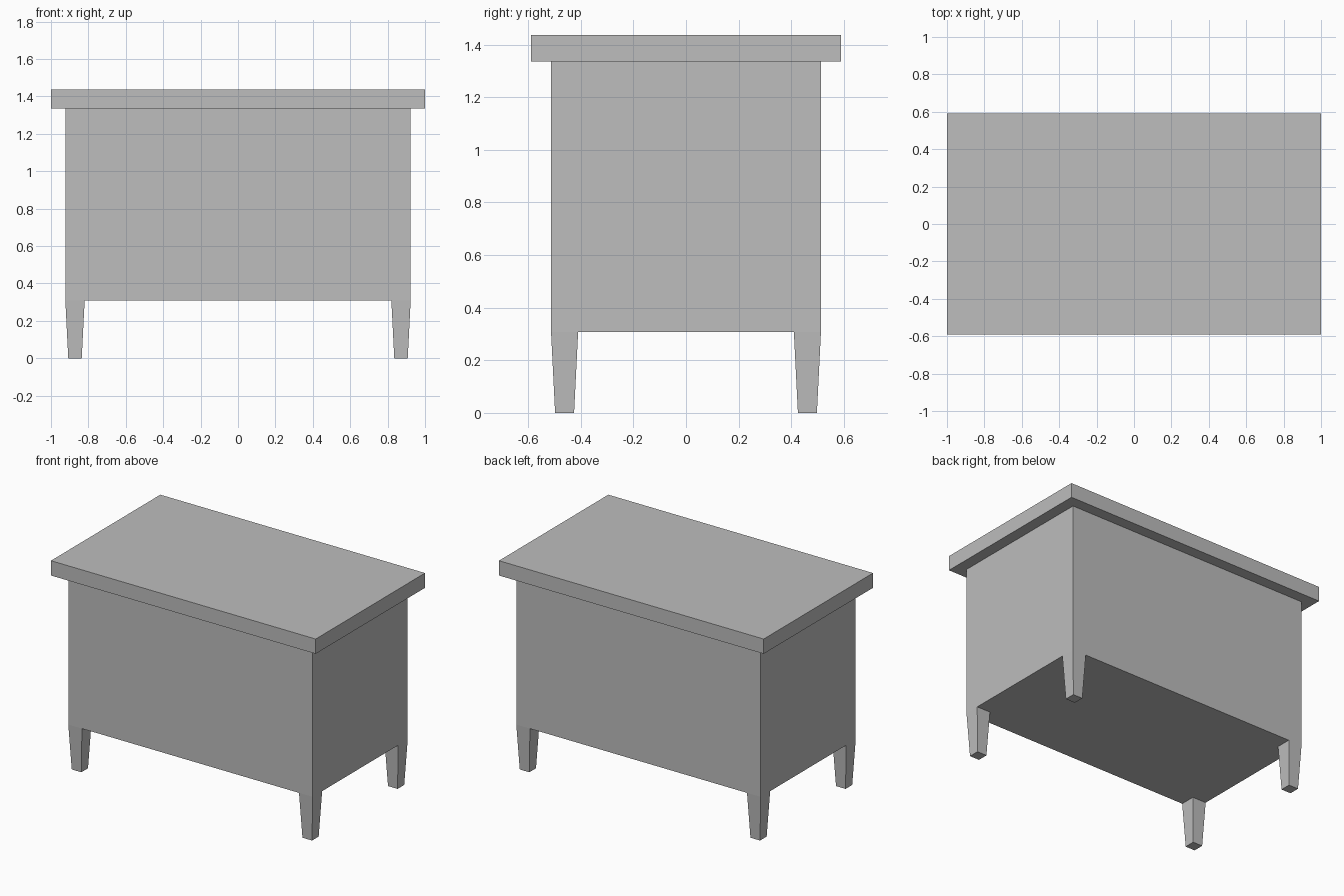
import bpy
import bmesh

cube = bpy.data.objects.get("Cube")
if cube:
    bpy.data.objects.remove(cube, do_unlink=True)

GREY = (0.51, 0.51, 0.51, 1.0)
grey = bpy.data.materials.new("plain_grey")
grey.use_nodes = True
grey.diffuse_color = GREY
shader = next(n for n in grey.node_tree.nodes if n.type == "BSDF_PRINCIPLED")
shader.inputs["Base Color"].default_value = GREY


def block(name, center, size, bottom, top, taper=1.0):
    """Box between two heights, with its lower end scaled by taper."""
    bm = bmesh.new()
    bmesh.ops.create_cube(bm, size=1)
    for v in bm.verts:
        k = taper if v.co.z < 0 else 1.0
        v.co = (v.co.x * size[0] * k, v.co.y * size[1] * k,
                bottom if v.co.z < 0 else top)
    mesh = bpy.data.meshes.new(name)
    bm.to_mesh(mesh)
    bm.free()
    mesh.materials.append(grey)
    obj = bpy.data.objects.new(name, mesh)
    obj.location = (center[0], center[1], 0)
    bpy.context.collection.objects.link(obj)
    return obj


LEG_TOP, BODY_TOP, LID_TOP = 0.308, 1.335, 1.436
BODY_X, BODY_Y, LEG = 1.846, 1.026, 0.103

# Cabinet and overhanging slab
block("cabinet_body", (0, 0), (BODY_X, BODY_Y), LEG_TOP, BODY_TOP)
block("top_slab", (0, 0), (2.0, 1.18), BODY_TOP, LID_TOP)

# Tapered legs flush with the cabinet corners
for x_name, sx in (("left", 1), ("right", -1)):
    for y_name, sy in (("front", -1), ("back", 1)):
        corner = (sx * (BODY_X - LEG) / 2, sy * (BODY_Y - LEG) / 2)
        block(f"{y_name}_{x_name}_leg", corner, (LEG, LEG), 0, LEG_TOP, taper=0.7)
